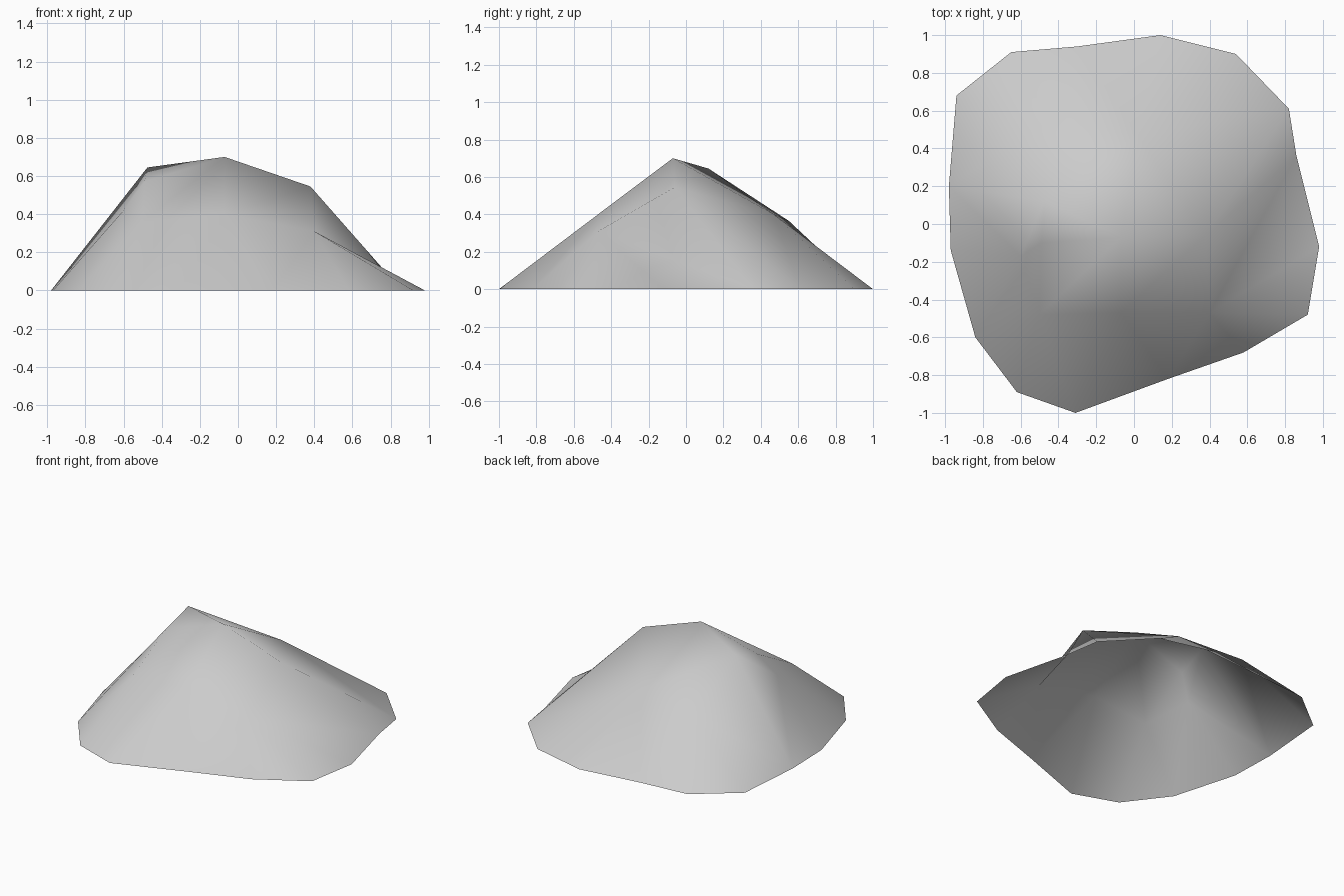
import bpy
from mathutils import Vector
from mathutils.geometry import delaunay_2d_cdt

cube = bpy.data.objects.get("Cube")
if cube:
    bpy.data.objects.remove(cube, do_unlink=True)

# Ground outline of the mound, counter-clockwise from the front
rim = [(-.31, -1), (.18, -.82), (.58, -.68), (.92, -.48), (.98, -.12), (.86, .36),
       (.82, .61), (.54, .9), (.14, 1), (-.3, .94), (-.65, .91), (-.94, .68),
       (-.98, .2), (-.97, -.14), (-.84, -.6), (-.62, -.89)]

# Peaks and bumps above the ground
bumps = {
    "top": (-.07, -.07, .70),
    "left_peak": (.38, -.06, .545),
    "left_front": (.40, -.47, .31),
    "right_peak": (-.475, .12, .645),
    "right_shoulder": (-.49, -.10, .57),
    "right_side": (-.60, -.17, .42),
    "right_front": (-.50, -.48, .36),
    "front": (-.07, -.47, .40),
    "back": (.02, .47, .40),
    "back_right": (-.45, .55, .365),
}
points = [Vector((x, y, 0)) for x, y in rim] + [Vector(p) for p in bumps.values()]
index = {name: len(rim) + i for i, name in enumerate(bumps)}

# Ridges that must stay as edges; numbers are outline points
ridges = [("top", "left_peak"), ("top", "right_peak"), ("top", "right_shoulder"),
          ("top", "back"), ("top", "front"), ("top", "right_front"),
          ("left_peak", "left_front"), ("left_front", 1), ("left_front", 4),
          ("left_front", 5), ("left_peak", 5), ("left_peak", 6),
          ("right_peak", 12), ("right_peak", "back_right"),
          ("right_shoulder", "right_side"), ("right_side", 13),
          ("right_front", 14), ("right_front", 15), ("front", 0)]
edges = [tuple(index.get(end, end) for end in ridge) for ridge in ridges]

# Join the points into a triangulated shell, open underneath
flat = [p.to_2d() for p in points]
_, _, faces, origin, _, _ = delaunay_2d_cdt(flat, edges, [list(range(len(rim)))], 1, 1e-5)
faces = [[origin[v][0] for v in face] for face in faces]

mesh = bpy.data.meshes.new("rock_mound")
mesh.from_pydata(points, [], faces)
mesh.update()
mesh.shade_smooth()
mound = bpy.data.objects.new("rock_mound", mesh)
bpy.context.collection.objects.link(mound)

# Plain light grey stone
stone = bpy.data.materials.new("light_grey_stone")
stone.use_nodes = True
colour = (.6, .6, .6, 1)
stone.diffuse_color = colour
stone.node_tree.nodes["Principled BSDF"].inputs["Base Color"].default_value = colour
mesh.materials.append(stone)
